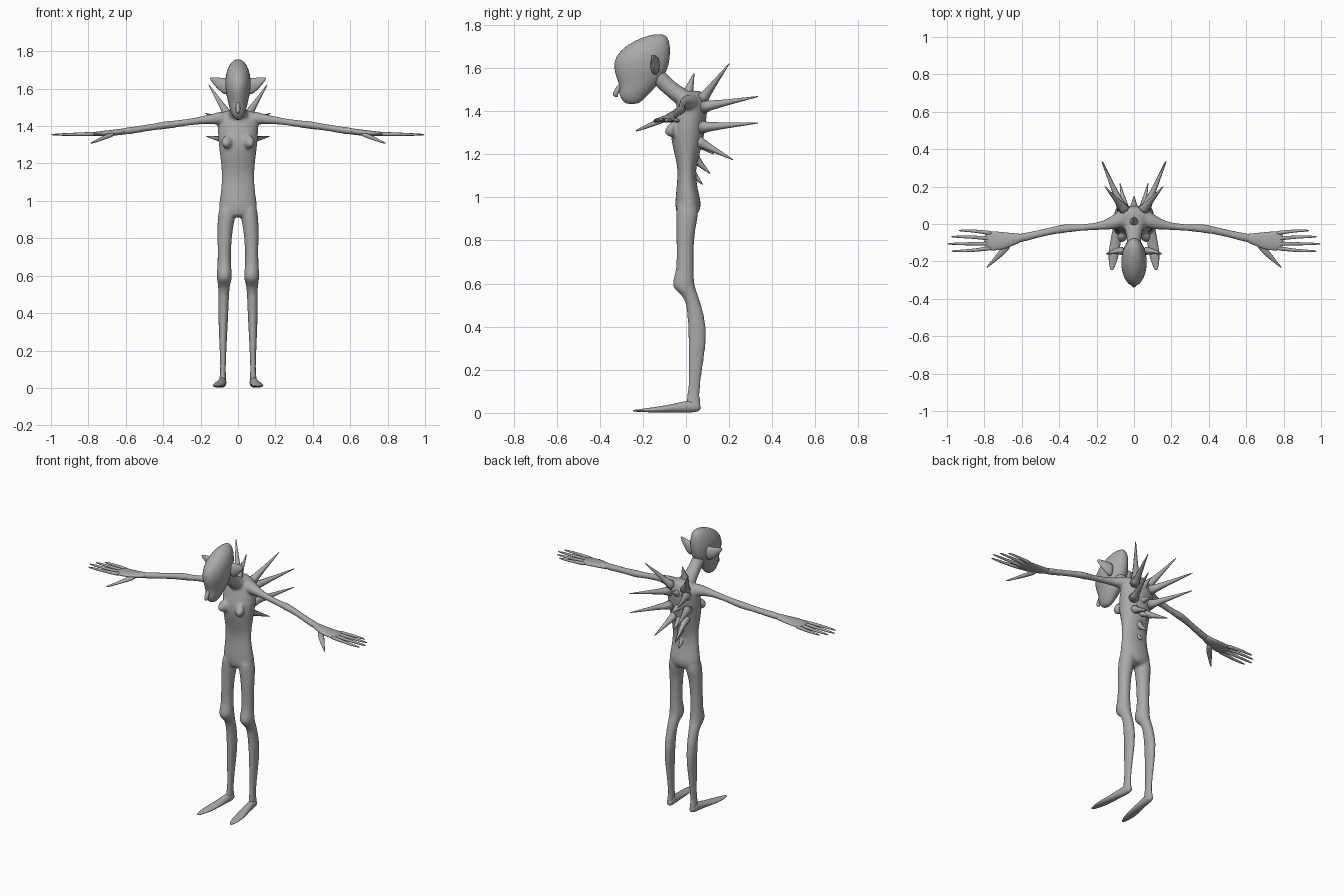
import bpy, bmesh, math
from mathutils import Vector

skin = bpy.data.materials.new("grey_skin")
skin.diffuse_color = (0.40, 0.40, 0.40, 1)
X, Y, Z = Vector((1, 0, 0)), Vector((0, 1, 0)), Vector((0, 0, 1))


def loft(name, rings, u, v, sides=14, sub=1):
    """Skin a tube through elliptical rings (centre, radius along u, radius along v)."""
    bm = bmesh.new()
    loops = []
    for c, a, b in rings:
        angs = [2 * math.pi * i / sides for i in range(sides)]
        loops.append([bm.verts.new(Vector(c) + u * a * math.cos(t) + v * b * math.sin(t)) for t in angs])
    for p, q in zip(loops, loops[1:]):
        for i in range(sides):
            j = (i + 1) % sides
            bm.faces.new((p[i], p[j], q[j], q[i]))
    bm.faces.new(loops[0][::-1])
    bm.faces.new(loops[-1])
    bmesh.ops.recalc_face_normals(bm, faces=bm.faces)
    for f in bm.faces:
        f.smooth = True
    me = bpy.data.meshes.new(name)
    bm.to_mesh(me)
    bm.free()
    me.materials.append(skin)
    ob = bpy.data.objects.new(name, me)
    bpy.context.collection.objects.link(ob)
    if sub:
        ob.modifiers.new("round", 'SUBSURF').levels = sub
        ob.modifiers["round"].render_levels = sub
    return ob


def upright(name, rows, cx=0):
    """Rows: z, front y, back y, half width[, x centre]."""
    return loft(name, [((r[4] if len(r) > 4 else cx, (r[1] + r[2]) / 2, r[0]), r[3], (r[2] - r[1]) / 2)
                       for r in rows], X, Y)


def spike(name, base, tip, r, sides=8):
    base, tip = Vector(base), Vector(tip)
    d = (tip - base).normalized()
    u = d.cross(X if abs(d.x) < 0.8 else Y).normalized()
    pts = [(0, 1.2), (0.12, 0.85), (0.4, 0.55), (0.8, 0.24), (1, 0.08)]
    return loft(name, [(base.lerp(tip, t), r * k, r * k) for t, k in pts], u, d.cross(u), sides, 0)


# Torso and neck
body = [upright("body", [
    (0.91, -0.04, 0.05, 0.07), (0.94, -0.05, 0.068, 0.105), (0.98, -0.052, 0.073, 0.106),
    (1.04, -0.046, 0.054, 0.095), (1.13, -0.037, 0.043, 0.088), (1.2, -0.055, 0.066, 0.093),
    (1.28, -0.075, 0.085, 0.104), (1.34, -0.072, 0.095, 0.11), (1.41, -0.048, 0.102, 0.113),
    (1.455, -0.035, 0.1, 0.11), (1.485, -0.02, 0.085, 0.06), (1.495, 0.0, 0.07, 0.02)])]
body.append(loft("neck", [((0, 0.04, 1.43), 0.075, 0.05), ((0, -0.02, 1.465), 0.052, 0.042),
                          ((0, -0.08, 1.51), 0.037, 0.037), ((0, -0.13, 1.56), 0.04, 0.042),
                          ((0, -0.16, 1.6), 0.04, 0.04)], X, Vector((0, 0.6, 0.8))))

for s in (-1, 1):
    # Legs with knobbly knees and backswept calves
    body.append(upright("leg", [
        (0.99, -0.045, 0.055, 0.04, s * .058), (0.92, -0.048, 0.062, 0.05, s * .06),
        (0.85, -0.046, 0.042, 0.042, s * .07), (0.75, -0.045, 0.036, 0.037, s * .073),
        (0.66, -0.045, 0.036, 0.036, s * .074), (0.62, -0.062, 0.038, 0.042, s * .073),
        (0.58, -0.066, 0.044, 0.042, s * .073), (0.555, -0.03, 0.054, 0.034, s * .075),
        (0.52, 0.002, 0.066, 0.03, s * .076), (0.39, 0.01, 0.104, 0.028, s * .079),
        (0.25, 0.01, 0.084, 0.021, s * .08), (0.1, 0.01, 0.062, 0.014, s * .08),
        (0.06, 0.0, 0.066, 0.018, s * .081), (0.025, -0.005, 0.075, 0.02, s * .083),
        (0.012, 0.0, 0.06, 0.012, s * .083)]))
    # Breasts
    body.append(loft("breast", [((s * .055, -0.05, 1.32), .04, .05), ((s * .062, -0.08, 1.31), .028, .03),
                                ((s * .066, -0.1, 1.305), .009, .01)], X, Z))
    # Arms
    body.append(loft("arm", [
        ((s * .05, .03, 1.44), .05, .045), ((s * .1, .015, 1.442), .045, .036),
        ((s * .15, -.005, 1.437), .027, .026), ((s * .22, -.015, 1.428), .018, .02),
        ((s * .32, -.022, 1.413), .019, .018), ((s * .37, -.023, 1.407), .026, .023),
        ((s * .42, -.032, 1.401), .022, .02), ((s * .5, -.05, 1.388), .021, .018),
        ((s * .58, -.07, 1.375), .024, .021), ((s * .64, -.08, 1.369), .028, .018)], Y, Z))

# Fuse the body parts into one smooth skin
bpy.ops.object.select_all(action='DESELECT')
for ob in body:
    ob.select_set(True)
    bpy.context.view_layer.objects.active = ob
    bpy.ops.object.modifier_apply(modifier="round")
bpy.context.view_layer.objects.active = body[0]
bpy.ops.object.join()
fuse = body[0].modifiers.new("fuse", 'REMESH')
fuse.mode, fuse.voxel_size, fuse.use_smooth_shade = 'VOXEL', 0.008, True
soft = body[0].modifiers.new("soften", 'SMOOTH')
soft.factor, soft.iterations = 0.5, 6

# Head: tall egg-shaped skull tapering to the chin
upright("head", [
    (1.757, -0.15, -0.105, 0.012), (1.745, -0.2, -0.083, 0.036), (1.705, -0.285, -0.07, 0.06),
    (1.65, -0.335, -0.07, 0.071), (1.6, -0.338, -0.08, 0.07), (1.56, -0.328, -0.1, 0.062),
    (1.53, -0.314, -0.125, 0.055), (1.5, -0.31, -0.15, 0.048), (1.475, -0.312, -0.175, 0.04),
    (1.45, -0.298, -0.2, 0.028), (1.432, -0.275, -0.225, 0.013)])
# Nose
loft("nose", [((0, -0.295, 1.535), .01, .01), ((0, -0.313, 1.51), .012, .014), ((0, -0.325, 1.485), .014, .016),
              ((0, -0.33, 1.473), .01, .011), ((0, -0.32, 1.465), .005, .008)], X, Y, 10)

PALM_Z = 1.358
FINGERS = [(-.05, -.035, .94), (-.078, -.068, .98), (-.105, -.106, 1.0), (-.128, -.145, .98)]
SPIKES = [((.05, .075, 1.455), (.155, .2, 1.62)), ((.06, .08, 1.42), (.172, .333, 1.468)),
          ((.06, .07, 1.325), (.168, .333, 1.345)), ((.04, .055, 1.26), (.075, .217, 1.175))]
for s in (-1, 1):
    side = "left" if s > 0 else "right"
    # Pointed ears
    loft(side + "_ear", [((s * .05, -.145, 1.615), .025, .05), ((s * .075, -.142, 1.612), .022, .045),
                         ((s * .105, -.147, 1.627), .014, .034), ((s * .135, -.155, 1.645), .008, .017),
                         ((s * .15, -.16, 1.655), .003, .006)], Y, Z)
    # Palm
    loft(side + "_palm", [((s * .59, -.072, 1.374), .022, .018), ((s * .65, -.083, 1.366), .034, .017),
                          ((s * .7, -.09, PALM_Z + .004), .049, .015), ((s * .76, -.091, PALM_Z), .054, .012),
                          ((s * .8, -.09, PALM_Z), .05, .008)], Y, Z)
    # Fingers and thumb
    for i, (y0, y1, x1) in enumerate(FINGERS):
        x0, span = .755, x1 - .755
        loft(f"{side}_finger_{i + 1}", [((s * (x0 + span * t), y0 + (y1 - y0) * min(1, 1.6 * t), PALM_Z - .004 * t), r, r)
                                        for t, r in ((0, .014), (.25, .011), (.55, .009), (.85, .007), (1, .003))], Y, Z, 8)
    loft(side + "_thumb", [((s * .66, -.095, 1.36), .02, .014), ((s * .7, -.145, 1.345), .021, .013),
                           ((s * .735, -.18, 1.33), .013, .01), ((s * .77, -.216, 1.315), .007, .007),
                           ((s * .79, -.235, 1.308), .003, .003)], Vector((s * .7, .7, 0)), Z, 8)
    # Long pointed feet
    loft(side + "_foot", [((s * .081, .07, .025), .014, .014), ((s * .082, .04, .03), .022, .029),
                          ((s * .086, 0, .029), .023, .028), ((s * .094, -.06, .022), .027, .02),
                          ((s * .104, -.13, .015), .031, .014), ((s * .112, -.19, .012), .026, .009),
                          ((s * .117, -.235, .01), .013, .005), ((s * .118, -.247, .01), .004, .003)], X, Z)
    # Paired back spikes
    for i, (b, t) in enumerate(SPIKES):
        spike(f"{side}_back_spike_{i + 1}", (s * b[0], b[1], b[2]), (s * t[0], t[1], t[2]), .027)

# Short spikes down the spine
for i, (y0, z0, y1, z1, r) in enumerate([
        (.005, 1.47, .037, 1.575, .032), (.08, 1.42, .15, 1.45, .028), (.075, 1.33, .15, 1.32, .026),
        (.06, 1.25, .13, 1.2, .025), (.04, 1.18, .112, 1.11, .026), (.025, 1.115, .077, 1.06, .024)]):
    spike(f"spine_spike_{i + 1}", (0, y0, z0), (0, y1, z1), r)
